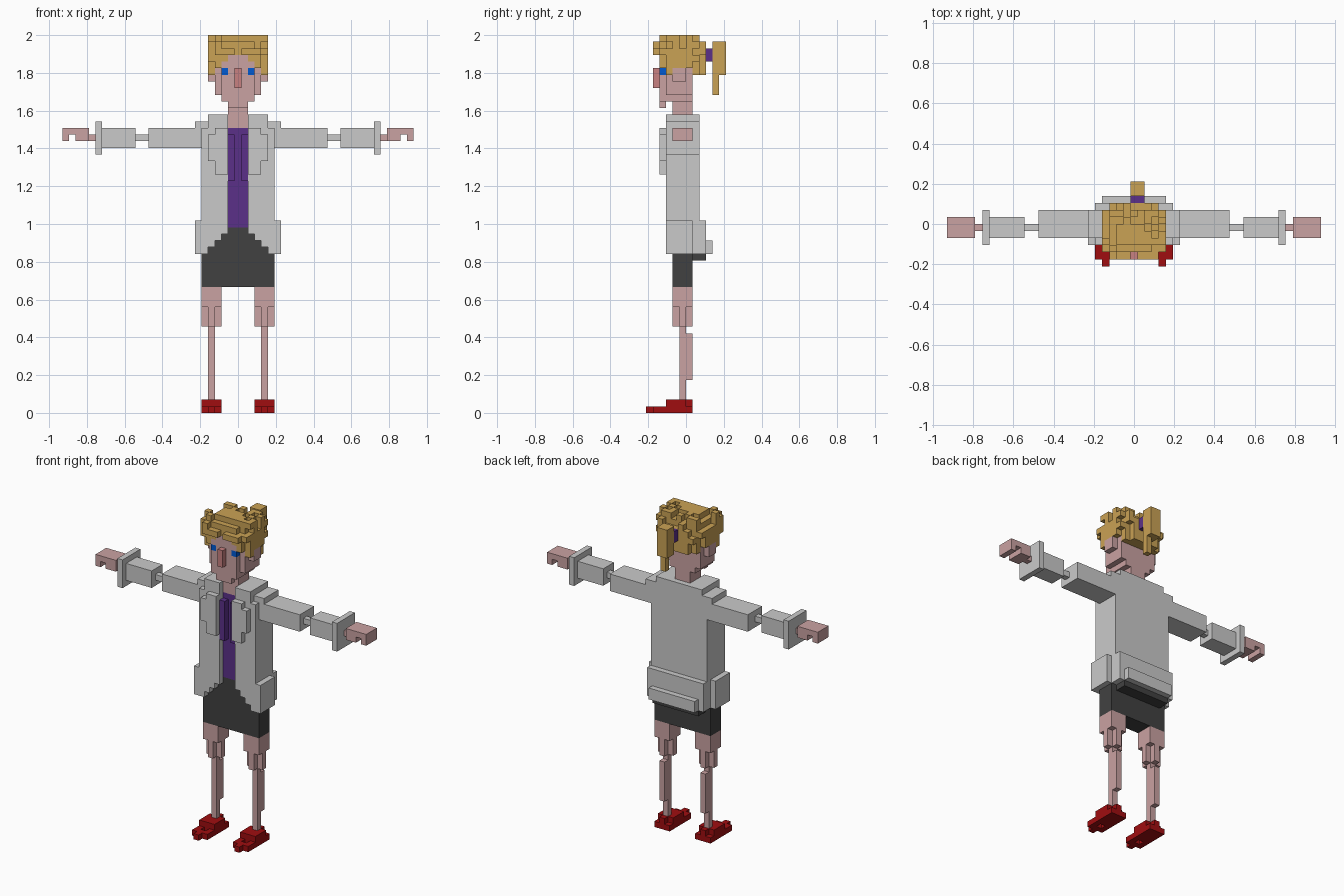
import bpy, bmesh, random
from mathutils import Vector

if "Cube" in bpy.data.objects:
    bpy.data.objects.remove(bpy.data.objects["Cube"])

U = 2 / 57          # edge of one cube
random.seed(4)
grid = {}           # (x, y, z) -> part name


def box(part, x0, x1, y0, y1, z0, z1, mirror=True):
    """Fill cubes: x inclusive column numbers, y and z between boundaries."""
    for x in range(x0, x1 + 1):
        for y in range(y0, y1):
            for z in range(z0, z1):
                for sx in ((x, -x) if mirror else (x,)):
                    if part is None:
                        grid.pop((sx, y, z), None)
                    else:
                        grid[(sx, y, z)] = part


# shoes: heel block, toe ring and tip
box("shoes", 3, 5, -3, 1, 0, 1)
box("shoes", 3, 5, -3, 0, 1, 2)
box("shoes", 4, 4, 0, 1, 1, 2)
box("shoes", 3, 5, -5, -3, 0, 1)
box("shoes", 4, 4, -6, -5, 0, 1)
box(None, 4, 4, -4, -3, 0, 1)

# legs
box("legs", 4, 4, -1, 0, 2, 13)
box("legs", 4, 4, 0, 1, 5, 12)
box("legs", 4, 4, -2, 1, 13, 16)
box("legs", 3, 5, -1, 0, 13, 16)
box("legs", 3, 5, -2, 1, 16, 19)

# jacket body, hips and back hem
box("jacket", 2, 5, -3, 2, 24, 43)
box("jacket", 0, 1, 1, 2, 24, 45)
box("jacket", 2, 4, -3, 2, 43, 45)
box("jacket", 2, 4, -4, -3, 38, 42)
box("jacket", 2, 3, -4, -3, 42, 43)
box("jacket", 2, 3, -4, -3, 36, 38)
box("jacket", 6, 6, -3, 1, 24, 29)
box("jacket", 0, 5, 2, 3, 24, 29)
box("jacket", 0, 4, 3, 4, 24, 26)
box(None, 2, 2, -3, -2, 24, 27)
box(None, 3, 3, -3, -2, 24, 26)
box(None, 4, 4, -3, -2, 24, 25)

# skirt
box("skirt", 0, 5, -2, 1, 19, 24)
box("skirt", 0, 4, -2, 1, 24, 25)
box("skirt", 0, 3, -2, 1, 25, 26)
box("skirt", 0, 2, -2, 1, 26, 27)
box("skirt", 0, 1, -2, 1, 27, 28)
box("skirt", 0, 4, 1, 3, 23, 24)

# shirt
box("shirt", 0, 1, -2, 1, 28, 43)
box("shirt", 1, 1, -3, -2, 35, 42)

# sleeves: shoulder, upper arm, elbow, forearm, cuff
box("sleeves", 5, 6, -2, 2, 40, 44)
box("sleeves", 6, 12, -2, 2, 40, 43)
box("sleeves", 13, 13, -2, 2, 40, 43)
box("sleeves", 14, 15, -1, 0, 41, 42)
box("sleeves", 16, 20, -2, 1, 40, 43)
box("sleeves", 21, 21, -3, 2, 39, 44)

# hands
box("hands", 22, 22, -1, 0, 41, 42)
box("hands", 23, 26, -2, 1, 41, 43)
box(None, 25, 25, -2, 1, 41, 42)

# neck and head
box("head", 0, 1, -2, 1, 43, 48)
box("head", 0, 3, -3, 1, 48, 56)
box("head", 0, 2, -4, -3, 47, 55)
box("head", 0, 2, -3, 1, 47, 48)
box("head", 0, 1, -4, -3, 46, 47)
box("head", 4, 4, -2, 0, 50, 52)
box("nose", 0, 0, -5, -4, 49, 52)
box("eyes", 2, 2, -4, -3, 51, 52)

# hair: sides, back, fringe, crown
box("hair", 4, 4, -3, 1, 52, 55)
box("hair", 4, 4, -3, -2, 51, 52)
box("hair", 0, 3, 1, 2, 51, 56)
box("hair", 0, 2, 2, 3, 51, 55)
box("hair", 3, 3, -4, -3, 52, 55)
box("hair", 2, 2, -4, -3, 53, 55)
box("hair", 0, 2, -4, -3, 54, 56)
box("hair", 1, 2, -5, -4, 54, 55)
box("hair", 0, 3, -3, 1, 55, 56)
box("hair", -2, 1, -3, 0, 56, 57, False)
# loose tufts on the outer shell
for x in range(-4, 5):
    for y in range(-5, 3):
        for z in range(53, 57):
            free = (x, y, z) not in grid
            r = (x / 4.9) ** 2 + ((y + 1.2) / 4.6) ** 2 + ((z - 52.5) / 4.9) ** 2
            under = any(grid.get(c) == "hair" for c in
                        ((x, y, z - 1), (x - (x > 0) + (x < 0), y, z)))
            if free and under and r < 1.35 and random.random() < 0.4 \
                    and not (y < -3 and abs(x) < 1):
                grid[(x, y, z)] = "hair"

# ponytail and its band
box("hair_band", 0, 1, 3, 4, 53, 55, False)
box("ponytail", 0, 1, 4, 6, 51, 56, False)
box("ponytail", 1, 1, 4, 5, 48, 51, False)

COLOURS = {
    "skin": (0.59, 0.36, 0.36), "rosy_skin": (0.58, 0.22, 0.22),
    "blond": (0.59, 0.36, 0.09), "light_grey": (0.59, 0.59, 0.59),
    "purple": (0.105, 0.03, 0.25), "charcoal": (0.053, 0.053, 0.053),
    "red": (0.35, 0.004, 0.005), "blue": (0.0, 0.1, 0.65),
}
PART_COLOUR = {
    "shoes": "red", "legs": "skin", "jacket": "light_grey", "skirt": "charcoal",
    "shirt": "purple", "sleeves": "light_grey", "hands": "skin", "head": "skin",
    "nose": "rosy_skin", "eyes": "blue", "hair": "blond",
    "hair_band": "purple", "ponytail": "blond",
}
mats = {}
for name, rgb in COLOURS.items():
    mats[name] = bpy.data.materials.new(name)
    mats[name].diffuse_color = (*rgb, 1)

# one object per part, made of the exposed cube faces only
for part, colour in PART_COLOUR.items():
    bm = bmesh.new()
    for cell, owner in grid.items():
        if owner != part:
            continue
        centre = Vector((cell[0], cell[1] + 0.5, cell[2] + 0.5))
        for axis in range(3):
            for sign in (-1, 1):
                near = list(cell)
                near[axis] += sign
                if tuple(near) in grid:
                    continue
                n, a, b = Vector(), Vector(), Vector()
                n[axis] = sign * 0.5
                a[(axis + 1) % 3] = 0.5
                b[(axis + 2) % 3] = 0.5 * sign
                bm.faces.new([bm.verts.new((centre + n + p) * U)
                              for p in (-a - b, a - b, a + b, b - a)])
    bmesh.ops.remove_doubles(bm, verts=bm.verts, dist=U * 0.01)
    bmesh.ops.dissolve_limit(bm, angle_limit=0.01, verts=bm.verts, edges=bm.edges)
    mesh = bpy.data.meshes.new(part)
    bm.to_mesh(mesh)
    bm.free()
    mesh.materials.append(mats[colour])
    bpy.context.collection.objects.link(bpy.data.objects.new(part, mesh))

for m in bpy.data.materials:
    if m.users and not m.is_grease_pencil:
        m.use_nodes = True
        m.node_tree.nodes["Principled BSDF"].inputs["Base Color"].default_value = m.diffuse_color
